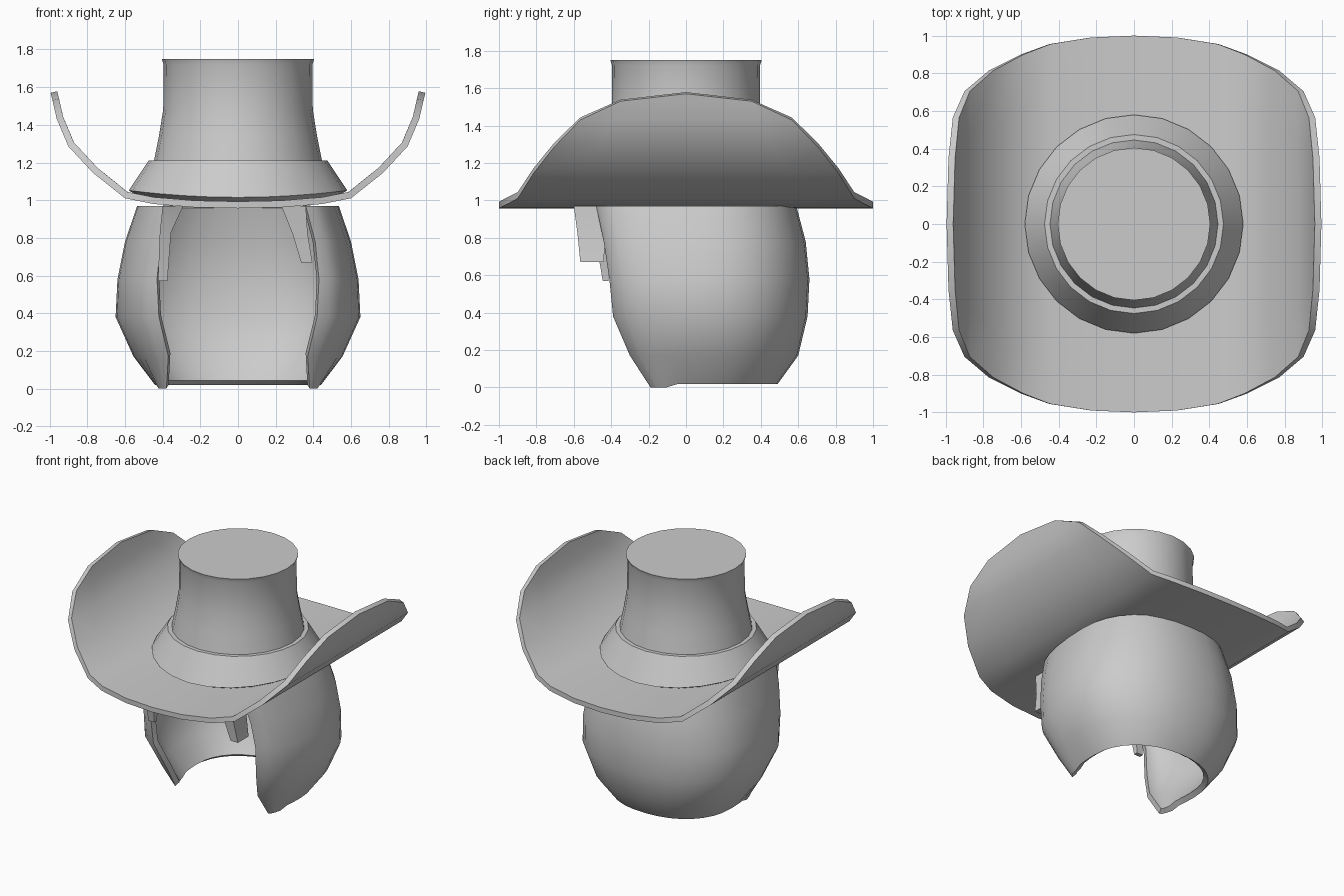
import bpy, bmesh, math

cube = bpy.data.objects.get("Cube")
if cube:
    bpy.data.objects.remove(cube, do_unlink=True)

grey = bpy.data.materials.new("plain_grey")
grey.use_nodes = True
colour = (0.6, 0.6, 0.6, 1)
grey.diffuse_color = colour
grey.node_tree.nodes["Principled BSDF"].inputs["Base Color"].default_value = colour


def finish(name, bm, thickness=0, angle=35):
    """Turn a bmesh into a shaded object, thickened against its normals."""
    bmesh.ops.remove_doubles(bm, verts=bm.verts, dist=0.0005)
    mesh = bpy.data.meshes.new(name)
    bm.to_mesh(mesh)
    bm.free()
    mesh.materials.append(grey)
    obj = bpy.data.objects.new(name, mesh)
    bpy.context.collection.objects.link(obj)
    bpy.ops.object.select_all(action='DESELECT')
    obj.select_set(True)
    bpy.context.view_layer.objects.active = obj
    if thickness:
        mod = obj.modifiers.new("thickness", 'SOLIDIFY')
        mod.thickness = thickness
        mod.offset = -1
        bpy.ops.object.modifier_apply(modifier=mod.name)
    bpy.ops.object.shade_smooth_by_angle(angle=math.radians(angle))
    return obj


def sheet(rows):
    """Skin a grid of points with quads."""
    bm = bmesh.new()
    grid = [[bm.verts.new(p) for p in row] for row in rows]
    for a, b in zip(grid, grid[1:]):
        for j in range(len(a) - 1):
            bm.faces.new((a[j], a[j + 1], b[j + 1], b[j]))
    return bm


def lathe(profile, sides=24, bend=0):
    """Revolve (radius, height) points; bend lifts the low rings at the sides."""
    rows = []
    for r, z in profile:
        row = []
        for k in range(sides + 1):
            t = math.tau * k / sides
            x = r * math.cos(t)
            lift = bend * x * x if z < 1.1 else 0
            row.append((x, r * math.sin(t), z + lift))
        rows.append(row)
    return sheet(rows)


# Brim: strips across the depth, (x, half depth, underside height)
half = [(0.23, 0.99, 0.962), (0.45, 0.955, 0.98), (0.6, 0.9, 1.01),
        (0.77, 0.815, 1.145), (0.9, 0.705, 1.285), (0.962, 0.565, 1.43),
        (0.985, 0.35, 1.53), (0.995, 0, 1.57)]
strips = [(-x, h, z) for x, h, z in reversed(half)] + [(0, 1, 0.957)] + half
finish("hat_brim", sheet([[(x, h * k / 3, z) for k in range(-3, 4)]
                          for x, h, z in strips]), 0.036)

# Hat band and crown
finish("hat_band", lathe([(0.5, 0.98), (0.55, 1.0), (0.58, 1.015),
                          (0.475, 1.21), (0.43, 1.21)], bend=0.11))
finish("hat_crown", lathe([(0.45, 1.19), (0.42, 1.34), (0.397, 1.48),
                           (0.395, 1.72), (0.405, 1.75), (0, 1.75)]))

# Hair shell: (height, half width, back, front edge depth, front edge x)
levels = [(0.0, 0.44, 0.49, -0.19, 0.38), (0.17, 0.555, 0.6, -0.3, 0.37),
          (0.38, 0.65, 0.65, -0.39, 0.42), (0.58, 0.64, 0.66, -0.41, 0.43),
          (0.78, 0.6, 0.64, -0.44, 0.41), (0.97, 0.535, 0.59, -0.48, 0.36)]
rows = []
mid = 0.1
for z, w, back, front, edge in levels:
    side = []
    for k in range(7):
        t = math.pi / 2 * (1 - k / 6)
        side.append((edge + (w - edge) * math.cos(t),
                     mid + (front - mid) * math.sin(t)))
    for k in range(1, 9):
        t = math.pi / 2 * k / 8
        side.append((w * math.cos(t) ** 0.9, mid + (back - mid) * math.sin(t) ** 0.9)
                    if k < 8 else (0, back))
    outline = side + [(-x, y) for x, y in reversed(side[:-1])]
    # the nape is cut a little higher than the front tips
    rows.append([(x, y, z + (0.018 if z == 0 and y > front + 0.1 else 0))
                 for x, y in outline])
finish("hair_shell", sheet(rows), 0.04, 50)


# Loose locks hanging by the temples
def lock(name, rings):
    loops = [[(x0, y0, z), (x1, y0, z), (x1, y1, z), (x0, y1, z), (x0, y0, z)]
             for x0, x1, y0, y1, z in rings]
    bm = sheet(loops)
    bmesh.ops.remove_doubles(bm, verts=bm.verts, dist=0.0005)
    bmesh.ops.holes_fill(bm, edges=bm.edges)
    bmesh.ops.recalc_face_normals(bm, faces=bm.faces)
    finish(name, bm)


lock("left_lock", [(0.335, 0.395, -0.565, -0.44, 0.67),
                   (0.29, 0.37, -0.58, -0.43, 0.82),
                   (0.23, 0.36, -0.6, -0.41, 0.97)])
lock("right_lock", [(-0.425, -0.375, -0.445, -0.415, 0.57),
                    (-0.415, -0.355, -0.49, -0.41, 0.83),
                    (-0.4, -0.29, -0.55, -0.4, 0.97)])
